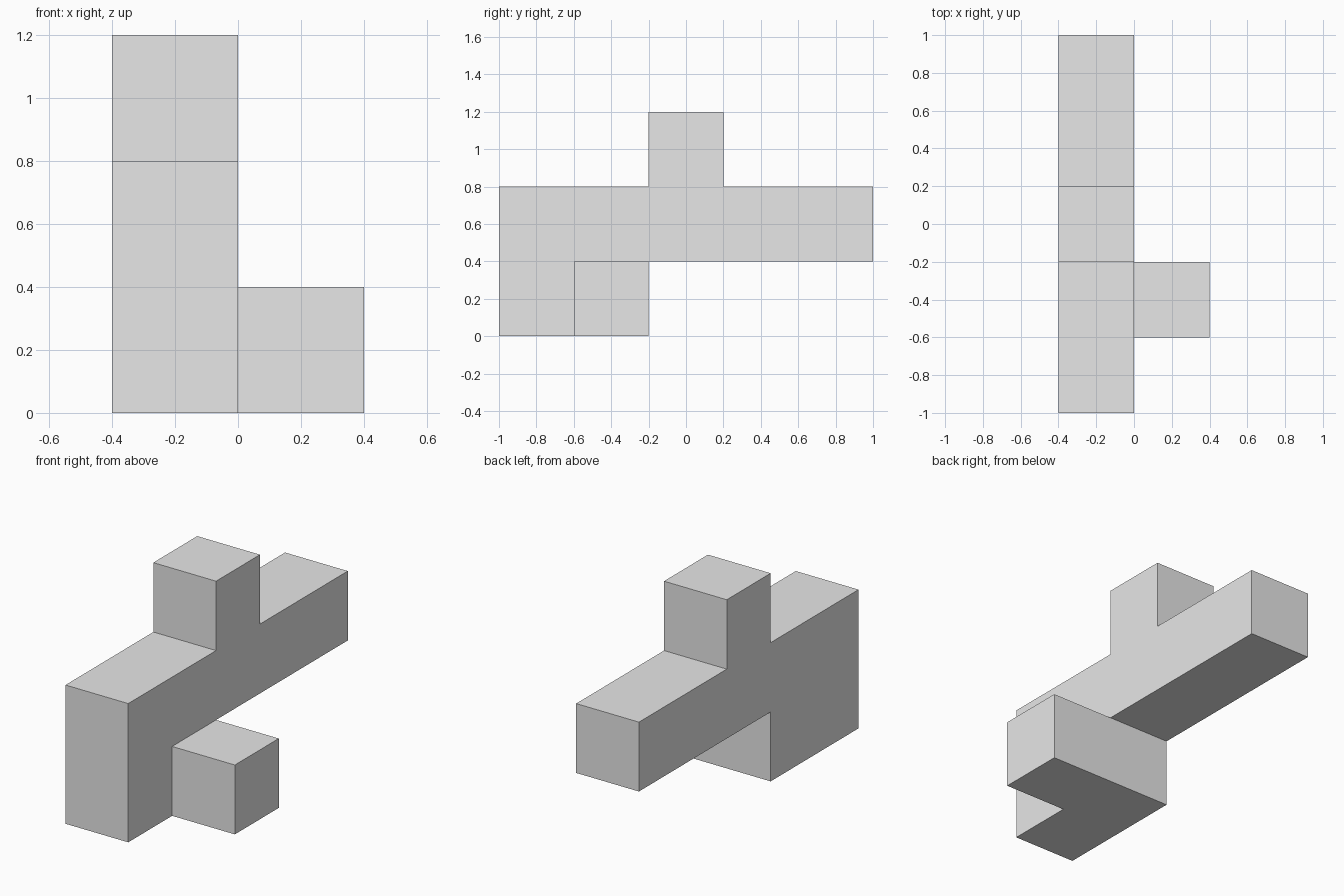
import bpy
import bmesh

old = bpy.data.objects.get("Cube")
if old:
    bpy.data.objects.remove(old, do_unlink=True)

UNIT = 0.4

# One flat grey for the whole piece
grey = bpy.data.materials.new("plain_grey")
grey.use_nodes = True
colour = (0.8, 0.8, 0.8, 1)
grey.diffuse_color = colour
grey.node_tree.nodes["Principled BSDF"].inputs["Base Color"].default_value = colour

# Cells of the piece as (column, row, layer)
bar = [(0, row, 1) for row in range(5)]
leg = [(0, 0, 0), (0, 1, 0)]
top_block = [(0, 2, 2)]
side_block = [(1, 1, 0)]
cells = set(bar + leg + top_block + side_block)

# Outer faces only: a side is drawn where its neighbouring cell is empty
bm = bmesh.new()
for cell in cells:
    for axis in range(3):
        for side in (0, 1):
            neighbour = list(cell)
            neighbour[axis] += 2 * side - 1
            if tuple(neighbour) in cells:
                continue
            u, v = (axis + 1) % 3, (axis + 2) % 3
            corners = []
            for du, dv in ((0, 0), (1, 0), (1, 1), (0, 1)):
                p = list(cell)
                p[axis] += side
                p[u] += du
                p[v] += dv
                corners.append(bm.verts.new(
                    ((p[0] - 1) * UNIT, (p[1] - 2.5) * UNIT, p[2] * UNIT)))
            bm.faces.new(corners if side else corners[::-1])

# Weld the cells and merge coplanar faces into clean flat sides
bmesh.ops.remove_doubles(bm, verts=bm.verts, dist=0.001)
bmesh.ops.dissolve_limit(bm, angle_limit=0.01, verts=bm.verts, edges=bm.edges)
bmesh.ops.recalc_face_normals(bm, faces=bm.faces)

mesh = bpy.data.meshes.new("puzzle_piece")
bm.to_mesh(mesh)
bm.free()
mesh.materials.append(grey)
piece = bpy.data.objects.new("puzzle_piece", mesh)
bpy.context.collection.objects.link(piece)
